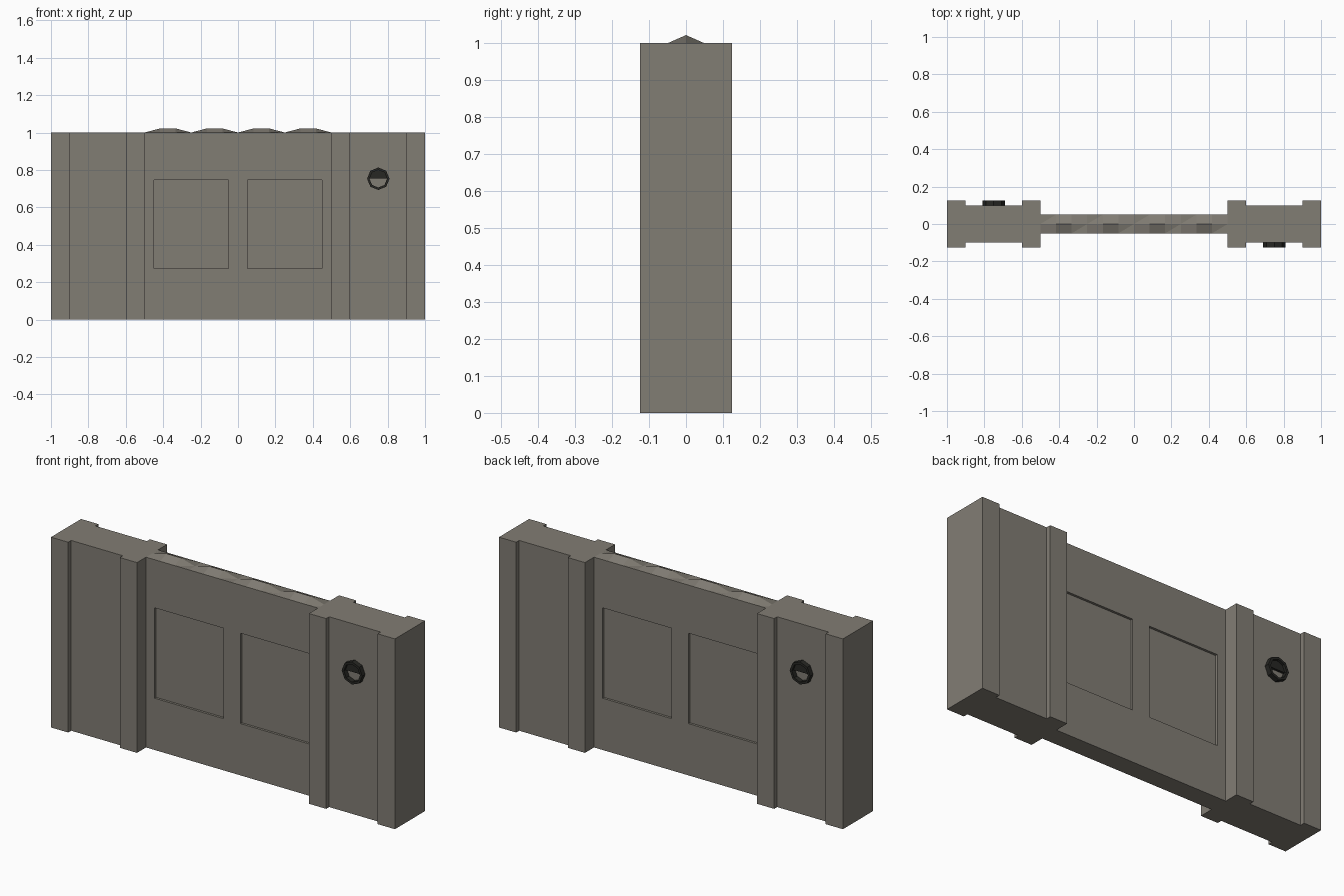
import bpy, bmesh, math
from mathutils import Vector

if "Cube" in bpy.data.objects:
    bpy.data.objects.remove(bpy.data.objects["Cube"])


def material(name, rgb):
    m = bpy.data.materials.new(name)
    m.diffuse_color = (*rgb, 1)
    m.use_nodes = True
    m.node_tree.nodes["Principled BSDF"].inputs["Base Color"].default_value = m.diffuse_color
    return m


STONE = material("warm grey metal", (0.222, 0.205, 0.175))
DARK = material("near black", (0.02, 0.02, 0.017))


def finish(name, bm, mat):
    bmesh.ops.recalc_face_normals(bm, faces=bm.faces)
    me = bpy.data.meshes.new(name)
    bm.to_mesh(me)
    bm.free()
    me.materials.append(mat)
    ob = bpy.data.objects.new(name, me)
    bpy.context.collection.objects.link(ob)
    return ob


def extrude(name, pts, vec, mat):
    """Solid from a flat outline swept along a vector."""
    bm = bmesh.new()
    f = bm.faces.new([bm.verts.new(p) for p in pts])
    r = bmesh.ops.extrude_face_region(bm, geom=[f])
    moved = [v for v in r["geom"] if isinstance(v, bmesh.types.BMVert)]
    bmesh.ops.translate(bm, verts=moved, vec=vec)
    return finish(name, bm, mat)


# Side pillars with raised ribs along both edges
half = [(0.5, 0.125), (0.6, 0.125), (0.6, 0.1), (0.9, 0.1), (0.9, 0.125), (1, 0.125)]
outline = half + [(x, -y) for x, y in reversed(half)]
for s, side in ((-1, "left"), (1, "right")):
    extrude(side + "_pillar", [(s * x, y, 0) for x, y in outline], (0, 0, 1), STONE)

# Door slab with two recessed panels on each face
bm = bmesh.new()
bmesh.ops.create_cube(bm, size=1)
for v in bm.verts:
    v.co = Vector((v.co.x, v.co.y * 0.1, v.co.z + 0.5))
cuts = [((x, 0, 0), (1, 0, 0)) for x in (-0.45, -0.05, 0.05, 0.45)]
cuts += [((0, 0, z), (0, 0, 1)) for z in (0.272, 0.747)]
for co, no in cuts:
    bmesh.ops.bisect_plane(bm, geom=bm.verts[:] + bm.edges[:] + bm.faces[:],
                           plane_co=co, plane_no=no)
bm.normal_update()
panels = []
for f in bm.faces:
    c = f.calc_center_median()
    if abs(f.normal.y) > 0.9 and 0.05 < abs(c.x) < 0.45 and 0.272 < c.z < 0.747:
        panels.append(f)
bmesh.ops.inset_individual(bm, faces=panels, thickness=0.0002, depth=-0.012)
finish("door", bm, STONE)

# Row of four low teeth along the door top
bm = bmesh.new()
xs = [-0.5 + i / 12 for i in range(13)]
rows = []
for y in (-0.05, 0, 0.05):
    rows.append([bm.verts.new((x, y, 1.022 if y == 0 and i % 3 else 1.0))
                 for i, x in enumerate(xs)])
for a, b in zip(rows, rows[1:]):
    for i in range(12):
        bm.faces.new((a[i], a[i + 1], b[i + 1], b[i]))
finish("door_teeth", bm, STONE)

# Octagonal lamp rings with a hooded upper half, on opposite faces
def ring_point(r, i, s, y):
    a = math.tau * i / 8
    return (s * (0.75 + r * math.cos(a)), y, 0.753 + r * math.sin(a))


for s, side in ((1, "front"), (-1, "back")):
    bm = bmesh.new()
    loops = [[bm.verts.new(ring_point(r, i, s, -s * y)) for i in range(8)]
             for r, y in ((0.06, 0.1), (0.06, 0.125), (0.047, 0.125), (0.047, 0.1))]
    for k in range(4):
        a, b = loops[k], loops[(k + 1) % 4]
        for i in range(8):
            j = (i + 1) % 8
            bm.faces.new((a[i], a[j], b[j], b[i]))
    finish(side + "_lamp_ring", bm, DARK)
    extrude(side + "_lamp_hood", [ring_point(0.047, i, s, -s * 0.1) for i in range(5)],
            (0, -s * 0.012, 0), DARK)
